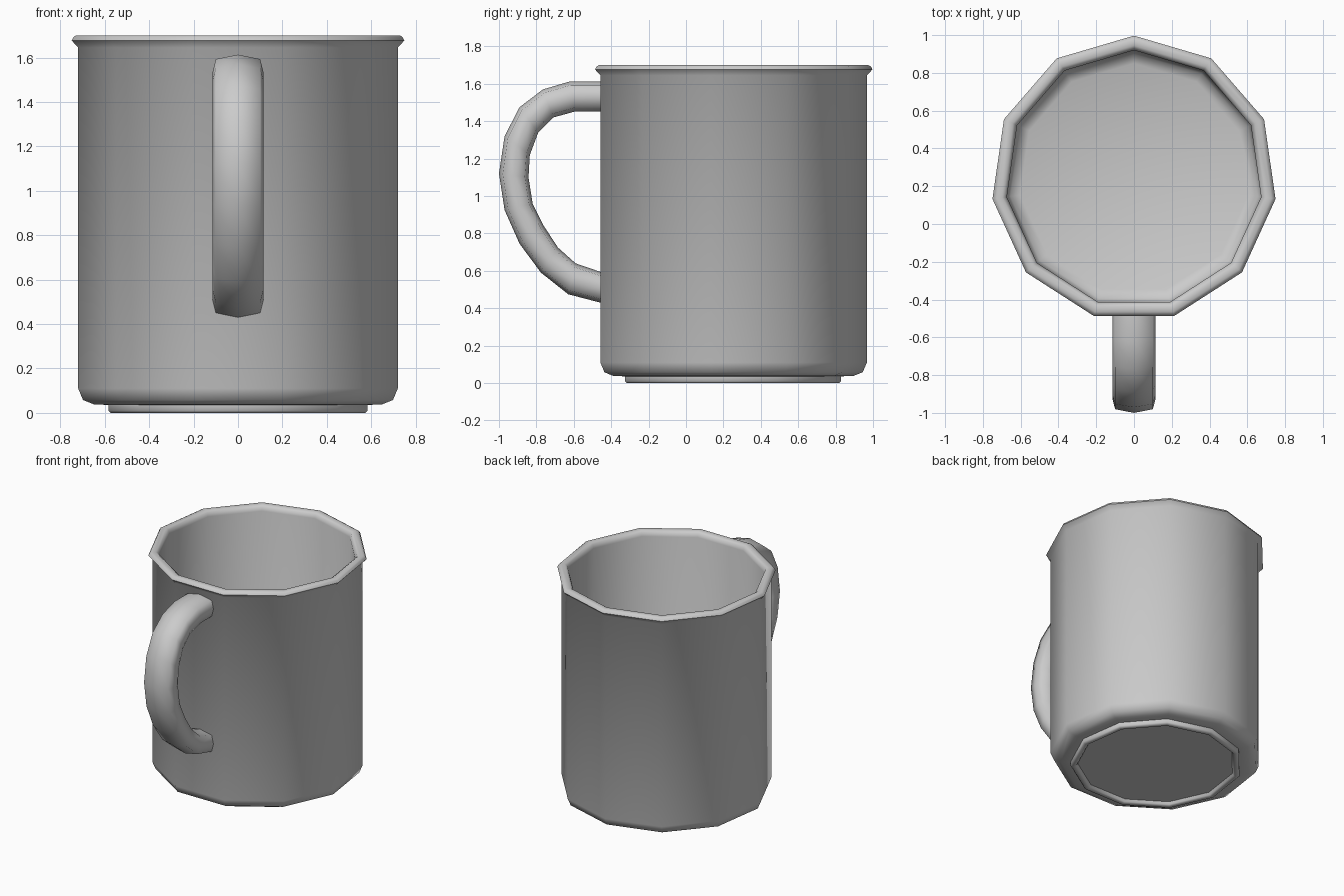
import bpy, bmesh, math
from mathutils import Vector

if "Cube" in bpy.data.objects:
    bpy.data.objects.remove(bpy.data.objects["Cube"])

SIDES = 11
CY = 0.24  # mug axis offset from the origin


def finish(name, bm, angle):
    bmesh.ops.recalc_face_normals(bm, faces=bm.faces[:])
    mesh = bpy.data.meshes.new(name)
    bm.to_mesh(mesh)
    bm.free()
    ob = bpy.data.objects.new(name, mesh)
    bpy.context.collection.objects.link(ob)
    bpy.ops.object.select_all(action='DESELECT')
    ob.select_set(True)
    bpy.context.view_layer.objects.active = ob
    bpy.ops.object.shade_smooth_by_angle(angle=math.radians(angle))
    return ob


def skin(bm, rings):
    for a, b in zip(rings, rings[1:]):
        n = len(a)
        for i in range(n):
            j = (i + 1) % n
            bm.faces.new((a[i], a[j], b[j], b[i]))


# Mug body: one turned profile (radius, z), from the underside recess over the rim to the inner floor
profile = [
    (0.54, 0.025), (0.548, 0.008), (0.556, 0.0), (0.58, 0.0), (0.59, 0.01), (0.59, 0.036),
    (0.655, 0.038), (0.705, 0.058), (0.727, 0.11), (0.727, 1.645),
    (0.757, 1.677), (0.748, 1.693), (0.735, 1.70), (0.705, 1.70),
    (0.688, 1.688), (0.68, 1.66), (0.68, 0.15), (0.66, 0.10), (0.61, 0.08),
]
bm = bmesh.new()
rings = []
for r, z in profile:
    ring = []
    for k in range(SIDES):
        a = math.pi / 2 + k * math.tau / SIDES
        ring.append(bm.verts.new((r * math.cos(a), CY + r * math.sin(a), z)))
    rings.append(ring)
skin(bm, rings)
bm.faces.new(rings[0])
bm.faces.new(rings[-1])
finish("mug_body", bm, 60)

# Handle: flattened octagonal section swept between outer and inner (y, z) outlines
outer = [(-0.45, 1.613), (-0.62, 1.613), (-0.765, 1.57), (-0.89, 1.475), (-0.97, 1.32),
         (-1.0, 1.12), (-0.97, 0.925), (-0.89, 0.745), (-0.775, 0.59), (-0.63, 0.475), (-0.45, 0.428)]
inner = [(-0.45, 1.453), (-0.59, 1.453), (-0.71, 1.42), (-0.79, 1.34), (-0.835, 1.22),
         (-0.842, 1.10), (-0.82, 0.96), (-0.76, 0.84), (-0.685, 0.725), (-0.59, 0.64), (-0.45, 0.592)]
section = [(0, 1), (0.1, 0.75), (0.115, 0), (0.1, -0.75), (0, -1), (-0.1, -0.75), (-0.115, 0), (-0.1, 0.75)]
bm = bmesh.new()
rings = []
for o, i in zip(outer, inner):
    o, i = Vector((0, *o)), Vector((0, *i))
    mid, half = (o + i) / 2, (o - i) / 2
    rings.append([bm.verts.new(mid + half * t + Vector((x, 0, 0))) for x, t in section])
skin(bm, rings)
bm.faces.new(rings[0])
bm.faces.new(rings[-1])
finish("handle", bm, 65)
